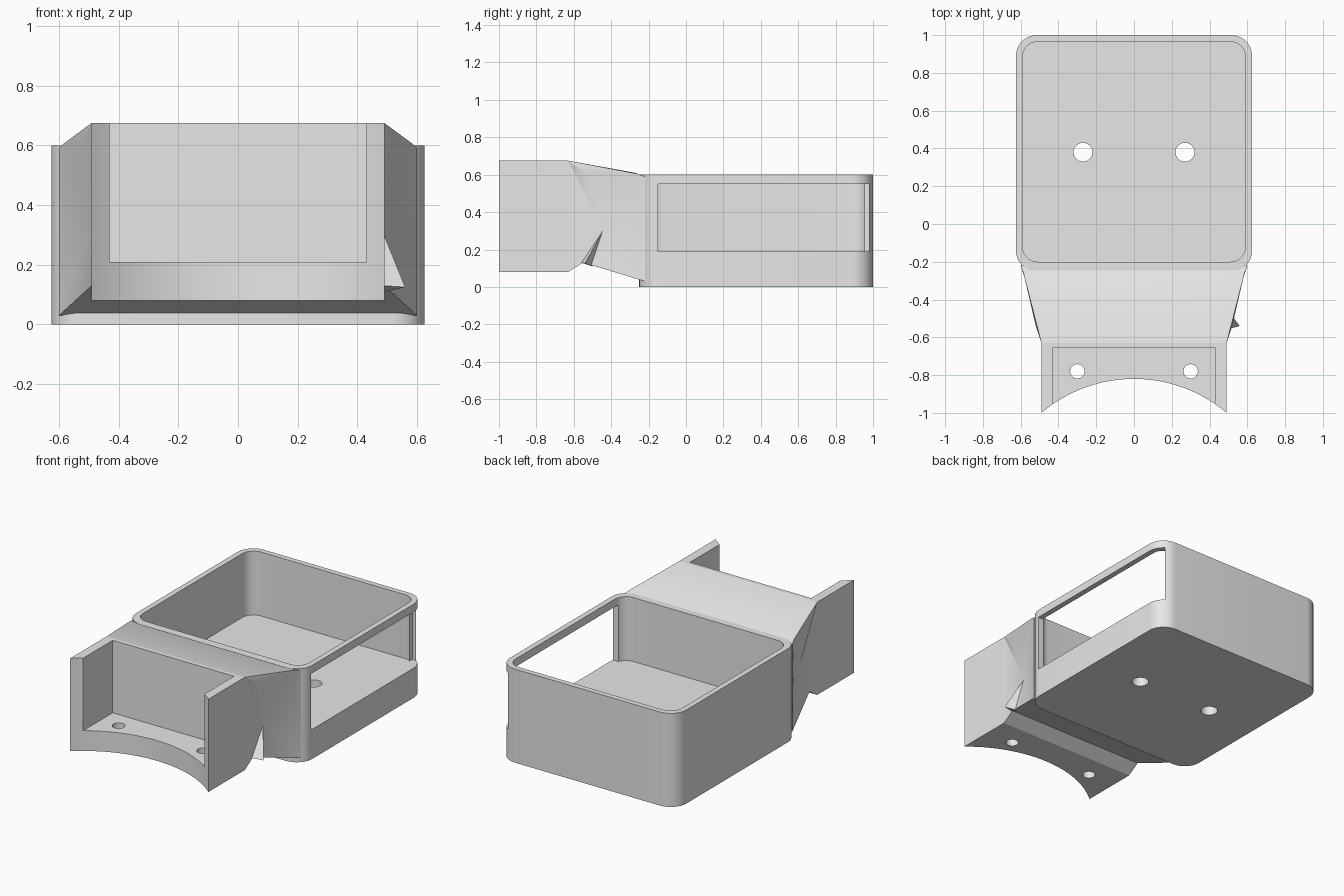
import bpy, bmesh, math

cube = bpy.data.objects.get("Cube")
if cube:
    bpy.data.objects.remove(cube, do_unlink=True)

# One plain grey for everything
grey = bpy.data.materials.new("light_grey_plastic")
grey.use_nodes = True
grey.diffuse_color = (0.8, 0.8, 0.8, 1)
grey.node_tree.nodes["Principled BSDF"].inputs["Base Color"].default_value = (0.8, 0.8, 0.8, 1)


def add_object(name, bm):
    bmesh.ops.recalc_face_normals(bm, faces=bm.faces)
    mesh = bpy.data.meshes.new(name)
    bm.to_mesh(mesh)
    bm.free()
    mesh.materials.append(grey)
    obj = bpy.data.objects.new(name, mesh)
    bpy.context.collection.objects.link(obj)
    return obj


def prism(name, outline, z0, z1):
    bm = bmesh.new()
    low = [bm.verts.new((x, y, z0)) for x, y in outline]
    high = [bm.verts.new((x, y, z1)) for x, y in outline]
    bm.faces.new(low)
    bm.faces.new(high)
    n = len(outline)
    for i in range(n):
        j = (i + 1) % n
        bm.faces.new((low[i], low[j], high[j], high[i]))
    return add_object(name, bm)


def arc(cx, cy, r, start, end, steps):
    angles = [math.radians(start + (end - start) * i / steps) for i in range(steps + 1)]
    return [(cx + r * math.cos(a), cy + r * math.sin(a)) for a in angles]


def rounded(x, y0, y1, r):
    pts = []
    corners = [(x - r, y1 - r), (r - x, y1 - r), (r - x, y0 + r), (x - r, y0 + r)]
    for i, (cx, cy) in enumerate(corners):
        pts += arc(cx, cy, r, 90 * i, 90 * i + 90, 10)
    return pts


def rect(x0, x1, y0, y1):
    return [(x0, y0), (x1, y0), (x1, y1), (x0, y1)]


def hole(x, y, r):
    return prism("hole_cutter", arc(x, y, r, 0, 348.75, 31), -0.5, 0.4)


def cut(obj, cutters):
    for cutter in cutters:
        mod = obj.modifiers.new("cut", "BOOLEAN")
        mod.operation = "DIFFERENCE"
        mod.solver = "EXACT"
        mod.object = cutter
        bpy.context.view_layer.objects.active = obj
        bpy.ops.object.modifier_apply(modifier=mod.name)
        bpy.data.objects.remove(cutter, do_unlink=True)


# Open tray with thick floor, side window and two floor holes
FLOOR = 0.19
tray = prism("tray", rounded(0.625, -0.25, 1.0, 0.11), 0, 0.6)
cut(tray, [
    prism("cavity_cutter", rounded(0.59, -0.2, 0.965, 0.08), FLOOR, 1),
    prism("window_cutter", rect(0.55, 0.8, -0.15, 0.98), FLOOR, 0.55),
    hole(-0.27, 0.38, 0.05),
    hole(0.27, 0.38, 0.05),
])

# Front bracket with concave front, open pocket and two screw holes
reach = math.degrees(math.asin(0.49 / 0.757))
front_curve = arc(0, -1.577, 0.757, 90 + reach, 90 - reach, 32)
bracket = prism("front_bracket", front_curve + [(0.49, -0.63), (-0.49, -0.63)], 0.08, 0.675)
cut(bracket, [
    prism("pocket_cutter", rect(-0.43, 0.43, -1.2, -0.655), 0.21, 1),
    hole(-0.3, -0.78, 0.038),
    hole(0.3, -0.78, 0.038),
])

# Flared neck between bracket and tray, mirrored about the middle
POINTS = {
    "front_low": (0.49, -0.63, 0.08),
    "front_top": (0.49, -0.63, 0.675),
    "groove": (0.49, -0.55, 0.13),
    "pinch": (0.49, -0.44, 0.31),
    "shoulder": (0.52, -0.54, 0.612),
    "corner": (0.585, -0.26, 0.605),
    "ridge": (0.46, -0.27, 0.61),
    "back_low": (0.6, -0.22, 0.03),
    "back_top": (0.6, -0.22, 0.59),
}
SIDE_FACES = [
    "front_low groove pinch", "front_low pinch front_top",
    "front_top pinch shoulder", "shoulder pinch corner",
    "front_top shoulder corner", "front_top corner ridge",
    "corner pinch back_low", "pinch groove back_low",
    "corner back_low back_top",
]
# Edges joined straight across to their mirror image
CROSS = ["front_low", "groove", "back_low", "back_top", "corner", "ridge", "front_top", "front_low"]
bm = bmesh.new()
sides = [{k: bm.verts.new((s * x, y, z)) for k, (x, y, z) in POINTS.items()} for s in (1, -1)]
for side in sides:
    for face in SIDE_FACES:
        bm.faces.new([side[k] for k in face.split()])
right, left = sides
for a, b in zip(CROSS, CROSS[1:]):
    bm.faces.new((right[a], right[b], left[b], left[a]))
neck = add_object("neck", bm)

# Small pointed fin on one flank of the neck
bm = bmesh.new()
for p in [(0.485, -0.44, 0.31), (0.485, -0.56, 0.13), (0.56, -0.54, 0.125), (0.49, -0.5, 0.11)]:
    bm.verts.new(p)
bmesh.ops.convex_hull(bm, input=bm.verts)
fin = add_object("side_fin", bm)

# Smooth the rounded surfaces, keep hard edges
bpy.ops.object.select_all(action="DESELECT")
for obj in (tray, bracket, neck, fin):
    obj.select_set(True)
bpy.context.view_layer.objects.active = tray
bpy.ops.object.shade_smooth_by_angle(angle=math.radians(25))
